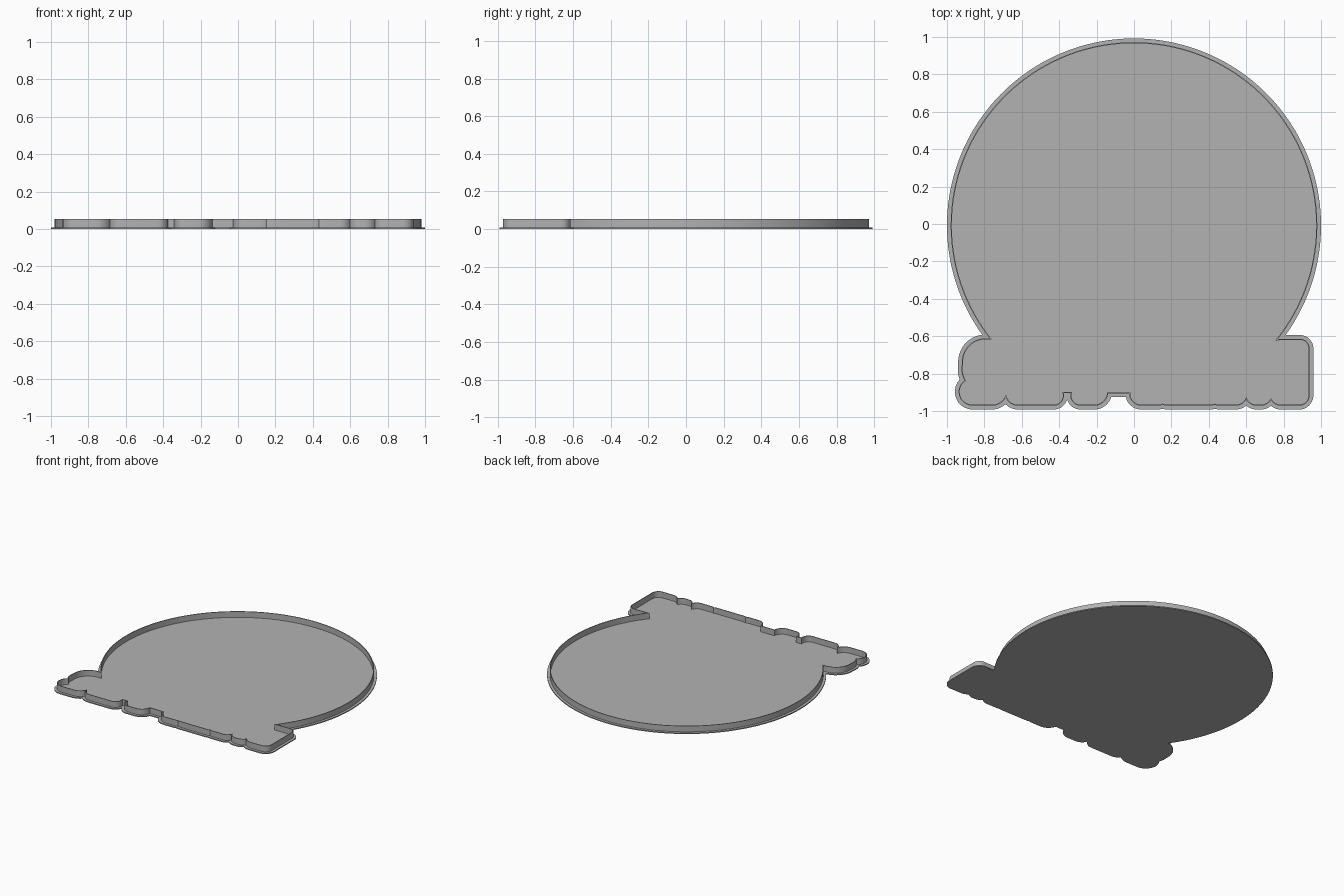
import bpy, bmesh, math
from mathutils import Vector

if "Cube" in bpy.data.objects:
    bpy.data.objects.remove(bpy.data.objects["Cube"])

FLOOR, TOP = 0.008, 0.054      # plate thickness, wall height
WALL, FLANGE = 0.006, 0.026    # outward offsets from the inner wall line
BASE = -0.966                  # lower edge of the lettering-like lobes


def low(x, r):
    """Disc resting on the lower edge."""
    return (x, BASE + r, r)


# Outline as discs, counter-clockwise: (disc, joins next by notch, segments, in flange)
def T(d, n=10):
    return (d, False, n, True)


def X(d, n=10, flange=True):
    return (d, True, n, flange)


DISCS = [
    X((0, -0.008, 0.974), 160),                       # big round
    T((-0.794, -0.617 - 5, 5), 1),                    # left shoulder
    T((-0.794, -0.737, 0.12), 14),
    X((-0.815, -0.78, 0.101)),
    T((-0.863, -0.897, 0.069)),                       # lower left lobe
    X(low(-0.76, 0.08)),
    T(low(-0.62, 0.065)),                             # second lobe
    X(low(-0.43, 0.05)),
    X((-0.357, -0.898 + 5, 5), 1, False),             # narrow gap
    T(low(-0.285, 0.05)),                             # third lobe
    X(low(-0.213, 0.07)),
    X((-0.08, -0.9 + 5, 5), 1),                       # wide gap
    T(low(0.04, 0.06)),                               # long lobe with small dents
    X(low(0.125, 0.07)),
    T(low(0.18, 0.07)),
    X(low(0.405, 0.07)),
    T(low(0.46, 0.07)),
    X(low(0.543, 0.06)),
    T(low(0.657, 0.06)),                              # small lobe
    X(low(0.677, 0.06)),
    T(low(0.787, 0.06)),                              # right end
    T(low(0.883, 0.05)),
    T((0.888, -0.665, 0.045)),
    X((0.888, -0.62 - 5, 5), 1),                      # right shoulder
]


def outline(offset, flange=False):
    """Points of the disc chain grown outward by offset."""
    discs = [d for d in DISCS if d[3] or not flange]
    count = len(discs)
    leave, enter = [0] * count, [0] * count
    for i in range(count):
        j = (i + 1) % count
        (ax, ay, ar), (bx, by, br) = discs[i][0], discs[j][0]
        ar, br = ar + offset, br + offset
        a, b = Vector((ax, ay)), Vector((bx, by))
        u = b - a
        dist = u.length
        ang = math.atan2(u.y, u.x)
        if discs[i][1]:
            c = (dist * dist + ar * ar - br * br) / (2 * dist * ar)
            leave[i] = ang - math.acos(max(-1, min(1, c)))
            p = a + ar * Vector((math.cos(leave[i]), math.sin(leave[i]))) - b
            enter[j] = math.atan2(p.y, p.x)
        else:
            c = max(-1, min(1, (ar - br) / dist))
            leave[i] = enter[j] = ang - math.acos(c)
    pts = []
    for i, ((x, y, r), _, n, _) in enumerate(discs):
        sweep = (leave[i] - enter[i]) % math.tau
        if sweep > 6.0:
            sweep = 0
        for k in range(n + 1):
            t = enter[i] + sweep * k / n
            pts.append((x + (r + offset) * math.cos(t), y + (r + offset) * math.sin(t)))
    return pts


grey = bpy.data.materials.new("grey")
grey.diffuse_color = (0.45, 0.45, 0.45, 1)
grey.use_nodes = True
grey.node_tree.nodes["Principled BSDF"].inputs["Base Color"].default_value = grey.diffuse_color


def finish(name, bm):
    bmesh.ops.remove_doubles(bm, verts=bm.verts, dist=0.0002)
    bmesh.ops.recalc_face_normals(bm, faces=bm.faces)
    mesh = bpy.data.meshes.new(name)
    bm.to_mesh(mesh)
    bm.free()
    mesh.materials.append(grey)
    obj = bpy.data.objects.new(name, mesh)
    bpy.context.collection.objects.link(obj)
    bpy.ops.object.select_all(action='DESELECT')
    obj.select_set(True)
    bpy.context.view_layer.objects.active = obj
    bpy.ops.object.shade_smooth_by_angle(angle=math.radians(30))


def ring(bm, pts, z):
    return [bm.verts.new((x, y, z)) for x, y in pts]


def bridge(bm, a, b):
    for i in range(len(a)):
        j = (i + 1) % len(a)
        bm.faces.new((a[i], a[j], b[j], b[i]))


# Thin base plate with flange
bm = bmesh.new()
pts = outline(FLANGE, True)
bottom, top = ring(bm, pts, 0), ring(bm, pts, FLOOR)
bridge(bm, bottom, top)
bm.faces.new(bottom)
bm.faces.new(top)
finish("base_plate", bm)

# Raised rim wall
bm = bmesh.new()
inner, outer = outline(0), outline(WALL)
loops = [ring(bm, inner, FLOOR), ring(bm, inner, TOP),
         ring(bm, outer, TOP), ring(bm, outer, FLOOR)]
for k in range(3):
    bridge(bm, loops[k], loops[k + 1])
finish("rim_wall", bm)
